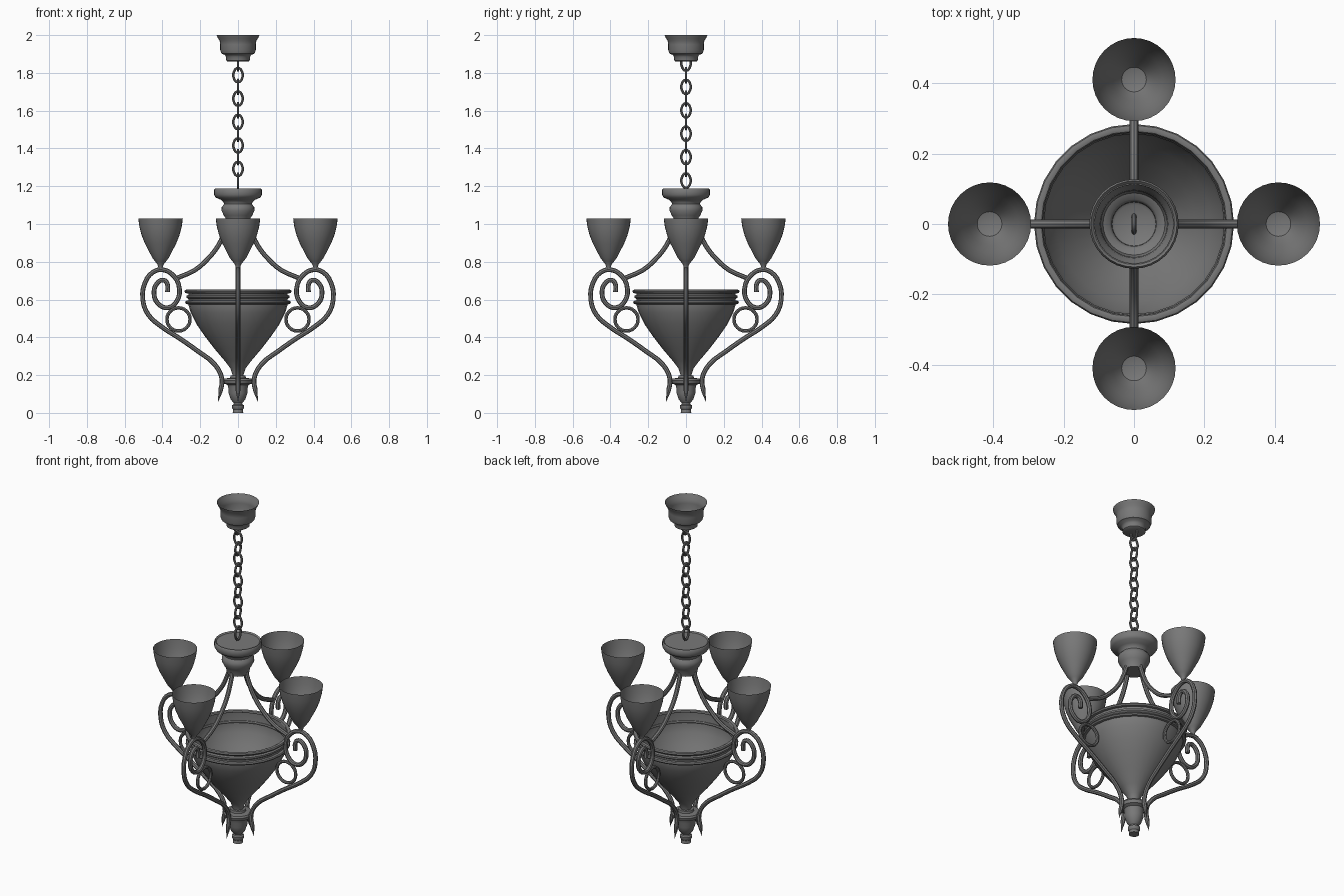
import bpy, bmesh
from math import pi, cos, sin, radians
from mathutils import Matrix

cube = bpy.data.objects.get("Cube")
if cube:
    bpy.data.objects.remove(cube)

# One dark iron colour
iron = bpy.data.materials.new("dark_grey_iron")
iron.use_nodes = True
colour = (0.19, 0.19, 0.19, 1)
iron.diffuse_color = colour
iron.node_tree.nodes["Principled BSDF"].inputs["Base Color"].default_value = colour


def add(name, mesh, matrix=Matrix()):
    obj = bpy.data.objects.new(name, mesh)
    bpy.context.collection.objects.link(obj)
    obj.matrix_world = matrix
    if not mesh.materials:
        mesh.materials.append(iron)
    return obj


def lathe(name, profile, sides=32):
    """Spin an (r, z) profile around the z axis."""
    bm = bmesh.new()
    verts = [bm.verts.new((r, 0, z)) for r, z in profile]
    edges = [bm.edges.new(pair) for pair in zip(verts, verts[1:])]
    bmesh.ops.spin(bm, geom=verts + edges, cent=(0, 0, 0), axis=(0, 0, 1),
                   angle=2 * pi, steps=sides, use_merge=True)
    bmesh.ops.remove_doubles(bm, verts=bm.verts, dist=0.0002)
    bmesh.ops.recalc_face_normals(bm, faces=bm.faces)
    mesh = bpy.data.meshes.new(name)
    bm.to_mesh(mesh)
    bm.free()
    return mesh


def tube(name, points, radius, closed=False, tip=False, steps=3):
    """Round bar along (x, z) points in the plane y = 0."""
    curve = bpy.data.curves.new(name, 'CURVE')
    curve.dimensions = '3D'
    curve.bevel_depth = radius
    curve.bevel_resolution = 2
    curve.use_fill_caps = True
    curve.resolution_u = steps
    spline = curve.splines.new('BEZIER')
    spline.bezier_points.add(len(points) - 1)
    spline.use_cyclic_u = closed
    for bp, (x, z) in zip(spline.bezier_points, points):
        bp.co = (x, 0, z)
        bp.handle_left_type = bp.handle_right_type = 'AUTO'
    if tip:
        spline.bezier_points[0].radius = 0.05
    temp = bpy.data.objects.new(name, curve)
    bpy.context.collection.objects.link(temp)
    bpy.context.view_layer.update()
    mesh = bpy.data.meshes.new_from_object(
        temp.evaluated_get(bpy.context.evaluated_depsgraph_get()))
    bpy.data.objects.remove(temp)
    mesh.name = name
    mesh.materials.clear()
    return mesh


# Turned parts on the centre line
add("ceiling_canopy", lathe("ceiling_canopy", [
    (0.113, 2.0), (0.107, 1.985), (0.097, 1.97), (0.094, 1.95), (0.094, 1.92),
    (0.088, 1.903), (0.07, 1.895), (0.063, 1.885), (0.062, 1.865),
    (0.055, 1.86), (0, 1.86)]))
add("upper_hub", lathe("upper_hub", [
    (0, 1.18), (0.115, 1.18), (0.122, 1.187), (0.127, 1.18), (0.127, 1.155),
    (0.118, 1.14), (0.09, 1.128), (0.076, 1.115), (0.074, 1.105),
    (0.086, 1.09), (0.087, 1.07), (0.075, 1.045), (0.065, 1.03),
    (0.06, 1.0), (0, 1.0)]))
add("bowl", lathe("bowl", [
    (0.262, 0.64), (0.262, 0.57), (0.25, 0.53), (0.22, 0.47), (0.175, 0.405),
    (0.125, 0.34), (0.07, 0.275), (0.04, 0.235), (0.028, 0.2), (0.028, 0.18)], 28))
for name, z, r in (("bowl_rim", 0.643, 0.272), ("bowl_band", 0.585, 0.268)):
    ring = [(r + 0.012 * cos(a * pi / 4), z + 0.01 * sin(a * pi / 4)) for a in range(9)]
    add(name, lathe(name, ring, 28))
add("bowl_middle_band", lathe("bowl_middle_band", [
    (0.262, 0.625), (0.272, 0.62), (0.272, 0.61), (0.262, 0.603)], 28))
add("bottom_finial", lathe("bottom_finial", [
    (0, 0.2), (0.04, 0.198), (0.042, 0.185), (0.072, 0.182), (0.077, 0.172),
    (0.072, 0.155), (0.055, 0.147), (0.05, 0.13), (0.05, 0.105), (0.038, 0.07),
    (0.022, 0.052), (0.024, 0.045), (0.033, 0.04), (0.033, 0.028),
    (0.026, 0.018), (0.028, 0), (0, 0)], 24))

# Chain of alternately turned links
link_path = [(0.018 * cos(a) * 1.1, 0.022 * s + 0.016 * sin(a))
             for s, start in ((1, 0), (-1, pi))
             for a in (start, start + pi / 2, start + pi)]
link = tube("chain_link", link_path, 0.0065, closed=True)
for i in range(11):
    turn = Matrix.Rotation(radians(90 if i % 2 == 0 else 0), 4, 'Z')
    add("chain_link", link, Matrix.Translation((0, 0, 1.85 - 0.062 * i)) @ turn)

# Parts of one branch, lying along +x
scroll = tube("scroll_arm", [
    (0.105, 0.06), (0.092, 0.12), (0.085, 0.18), (0.122, 0.255), (0.21, 0.325),
    (0.31, 0.395), (0.41, 0.46), (0.475, 0.52), (0.504, 0.6), (0.492, 0.69),
    (0.45, 0.745), (0.4, 0.758), (0.34, 0.725), (0.31, 0.655), (0.325, 0.59),
    (0.37, 0.557), (0.42, 0.575), (0.445, 0.635), (0.425, 0.69),
    (0.395, 0.703), (0.375, 0.685), (0.373, 0.64)], 0.0125, tip=True)
upper = tube("upper_arm", [
    (0.05, 1.02), (0.07, 0.96), (0.105, 0.885), (0.165, 0.81),
    (0.23, 0.755), (0.32, 0.715)], 0.0125)
circle = tube("ring_ornament", [
    (0.315 + 0.061 * cos(a * pi / 4), 0.495 + 0.061 * sin(a * pi / 4))
    for a in range(8)], 0.009, closed=True)
cup = lathe("lamp_cup", [
    (0.118, 1.03), (0.112, 0.985), (0.1, 0.94), (0.082, 0.895), (0.06, 0.853),
    (0.043, 0.82), (0.03, 0.803), (0.016, 0.785), (0.011, 0.77), (0.011, 0.755)])
plug = lathe("cup_floor", [(0.035, 0.81), (0, 0.8)])

# Four branches around the centre
for side, angle in (("left", 0), ("back", 90), ("right", 180), ("front", 270)):
    spin = Matrix.Rotation(radians(angle), 4, 'Z')
    for part in (scroll, upper, circle):
        add(f"{side}_{part.name}", part, spin)
    for part in (cup, plug):
        add(f"{side}_{part.name}", part, spin @ Matrix.Translation((0.41, 0, 0)))

# Smooth shading with crisp edges kept
bpy.ops.object.select_all(action='DESELECT')
for obj in bpy.context.scene.objects:
    if obj.type == 'MESH':
        obj.select_set(True)
        bpy.context.view_layer.objects.active = obj
bpy.ops.object.shade_smooth_by_angle(angle=radians(40))
